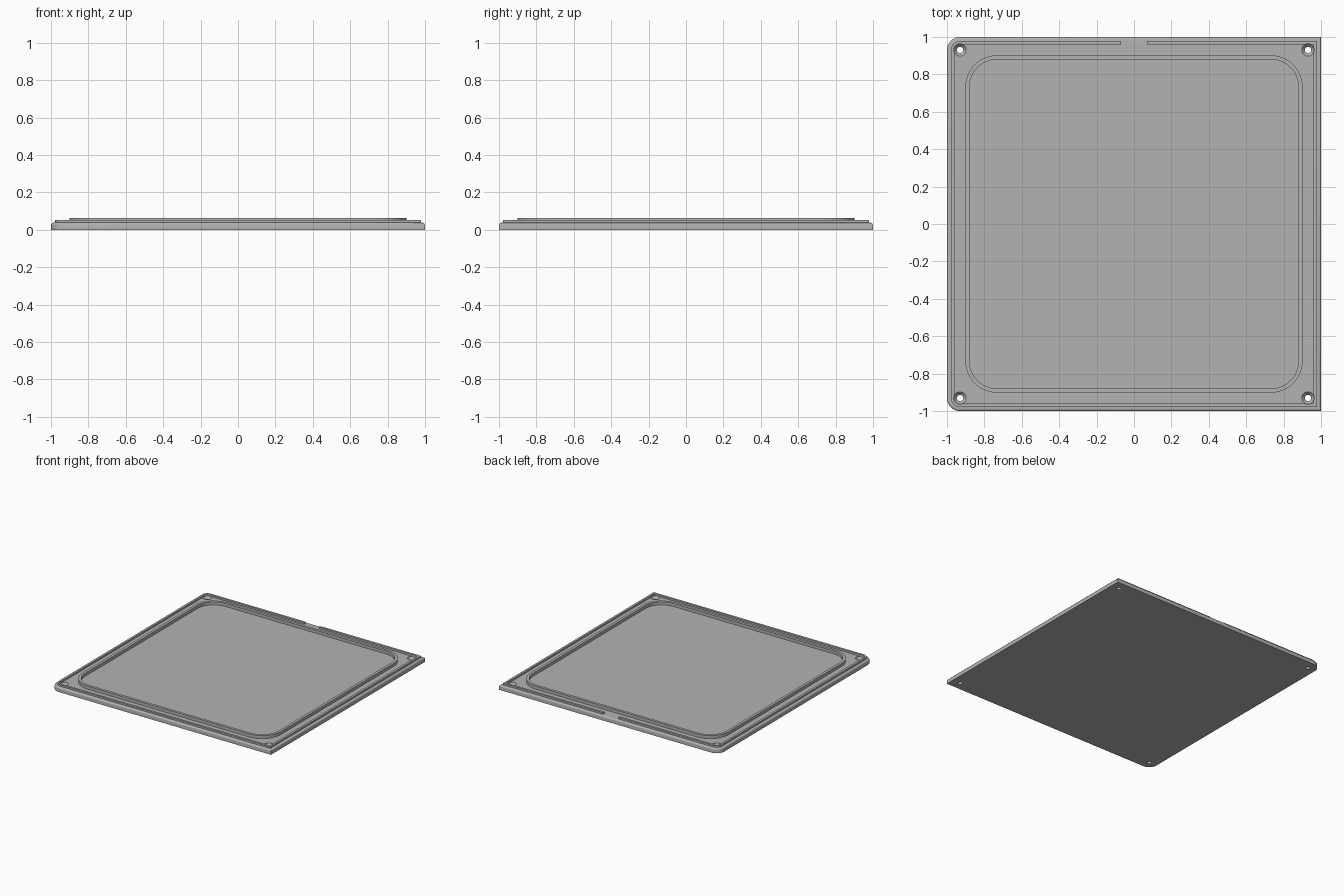
import bpy, bmesh
from math import sin, cos, pi, radians
from mathutils import Matrix

if "Cube" in bpy.data.objects:
    bpy.data.objects.remove(bpy.data.objects["Cube"])

GREY = 0.45
grey = bpy.data.materials.new("matte grey")
grey.use_nodes = True
grey.diffuse_color = (GREY, GREY, GREY, 1)
grey.node_tree.nodes["Principled BSDF"].inputs["Base Color"].default_value = (GREY, GREY, GREY, 1)

BASE_TOP, LIP_TOP, RIM_TOP = 0.038, 0.052, 0.063


def outline(half, left_r, right_r, gap=0):
    """Rounded square, counter-clockwise from the middle of the back edge."""
    pts = [(-gap, half)] if gap else []
    corners = [(-1, 1, left_r, 90), (-1, -1, left_r, 180),
               (1, -1, right_r, 270), (1, 1, right_r, 0)]
    for sx, sy, r, start in corners:
        steps = 12 if r else 0
        for i in range(steps + 1):
            a = radians(start + 90 * i / max(steps, 1))
            pts.append((sx * (half - r) + r * cos(a), sy * (half - r) + r * sin(a)))
    return pts + ([(gap, half)] if gap else [])


def finish(name, bm):
    bmesh.ops.recalc_face_normals(bm, faces=bm.faces)
    mesh = bpy.data.meshes.new(name)
    bm.to_mesh(mesh)
    bm.free()
    mesh.materials.append(grey)
    ob = bpy.data.objects.new(name, mesh)
    bpy.context.collection.objects.link(ob)
    return ob


def bridge(bm, a, b, closed=True):
    for i in range(len(a) if closed else len(a) - 1):
        j = (i + 1) % len(a)
        bm.faces.new((a[i], a[j], b[j], b[i]))


def plate(name, layers):
    """Solid lofted through (outline, height) layers and capped."""
    bm = bmesh.new()
    rings = [[bm.verts.new((x, y, z)) for x, y in pts] for pts, z in layers]
    for a, b in zip(rings, rings[1:]):
        bridge(bm, a, b)
    bm.faces.new(rings[0])
    bm.faces.new(rings[-1])
    return finish(name, bm)


def wall(name, outer, inner, z0, z1, closed):
    """Thin raised wall between two outlines."""
    bm = bmesh.new()
    section = [(outer, z0), (outer, z1), (inner, z1), (inner, z0)]
    rings = [[bm.verts.new((x, y, z)) for x, y in pts] for pts, z in section]
    for i in range(4):
        bridge(bm, rings[i], rings[(i + 1) % 4], closed)
    if not closed:
        for end in (0, -1):
            bm.faces.new([r[end] for r in rings])
    return finish(name, bm)


# Base plate: rounded left corners, square right corners, softened top edge
EDGE = 0.012
layers = [(outline(1, 0.07, 0), 0)]
for i in range(5):
    a = pi / 2 * i / 4
    inset = EDGE * (1 - cos(a))
    layers.append((outline(1 - inset, 0.07 - inset, 0), BASE_TOP - EDGE + EDGE * sin(a)))
base = plate("base_plate", layers)

# Locating lip, open at the middle of the back
lip = wall("edge_lip", outline(0.978, 0.048, 0, 0.07), outline(0.96, 0.03, 0, 0.07),
           BASE_TOP - 0.006, LIP_TOP, False)

# Inner rim with large rounded corners
rim = wall("inner_rim", outline(0.902, 0.17, 0.17), outline(0.88, 0.148, 0.148),
           BASE_TOP - 0.006, RIM_TOP, True)

# Countersunk screw holes in the four corners
bm = bmesh.new()
profile = [(0.017, -0.05), (0.017, 0.018), (0.033, BASE_TOP - 0.003), (0.033, 0.1)]
for sx in (-1, 1):
    for sy in (-1, 1):
        rings = []
        for r, z in profile:
            rings.append([bm.verts.new((sx * 0.93 + r * cos(2 * pi * i / 32),
                                        sy * 0.93 + r * sin(2 * pi * i / 32), z))
                          for i in range(32)])
        for a, b in zip(rings, rings[1:]):
            bridge(bm, a, b)
        bm.faces.new(rings[0])
        bm.faces.new(rings[-1])
cutter = finish("screw_hole_cutter", bm)
cutter.hide_render = True

for ob in (base, lip):
    mod = ob.modifiers.new("screw holes", 'BOOLEAN')
    mod.object = cutter
    mod.solver = 'EXACT'
    bpy.context.view_layer.objects.active = ob
    bpy.ops.object.modifier_apply(modifier=mod.name)
bpy.data.objects.remove(cutter)

# Smooth the rounded edges and keep the creases sharp
bpy.ops.object.select_all(action='DESELECT')
for ob in (base, lip, rim):
    ob.select_set(True)
bpy.context.view_layer.objects.active = base
bpy.ops.object.shade_smooth_by_angle(angle=radians(30))
